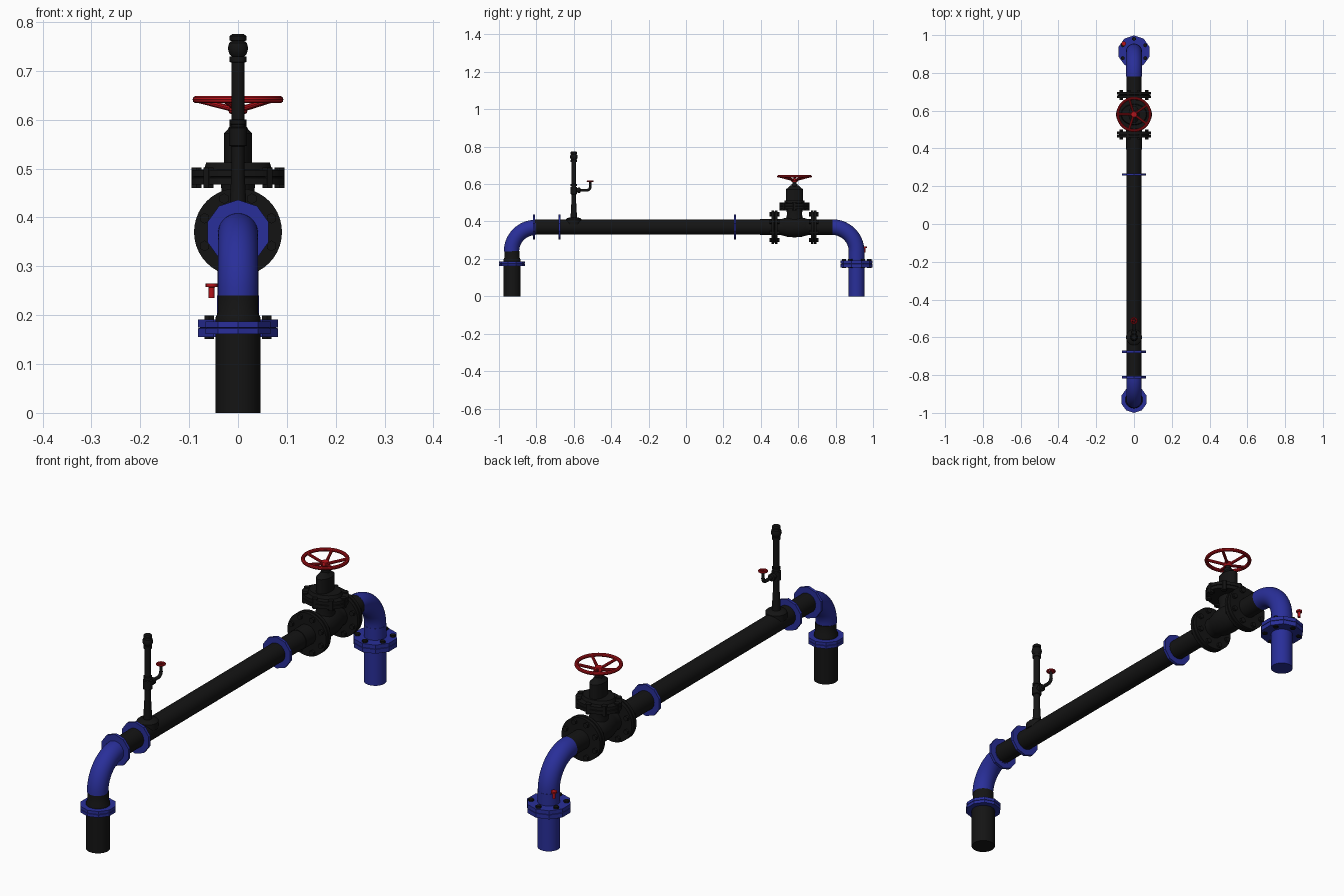
import bpy, bmesh
from math import pi, sin, cos, radians
from mathutils import Vector, Matrix

if "Cube" in bpy.data.objects:
    bpy.data.objects.remove(bpy.data.objects["Cube"])


def material(name, rgb):
    m = bpy.data.materials.new(name)
    m.diffuse_color = (*rgb, 1)
    m.use_nodes = True
    m.node_tree.nodes["Principled BSDF"].inputs["Base Color"].default_value = m.diffuse_color
    return m


BLACK = material("black_iron", (0.007, 0.007, 0.007))
BLUE = material("blue_paint", (0.022, 0.028, 0.32))
RED = material("red_paint", (0.45, 0.006, 0.01))
UP, ALONG = Vector((0, 0, 1)), Vector((0, 1, 0))


def finish(name, bm, mat):
    bmesh.ops.recalc_face_normals(bm, faces=bm.faces)
    me = bpy.data.meshes.new(name)
    bm.to_mesh(me)
    bm.free()
    ob = bpy.data.objects.new(name, me)
    bpy.context.collection.objects.link(ob)
    me.materials.append(mat)
    bpy.ops.object.select_all(action='DESELECT')
    ob.select_set(True)
    bpy.context.view_layer.objects.active = ob
    bpy.ops.object.shade_smooth_by_angle(angle=radians(32))
    return ob


def skin(bm, rings):
    """Bridge rings of vertices and cap both ends."""
    n = len(rings[0])
    for a, b in zip(rings, rings[1:]):
        for i in range(n):
            j = (i + 1) % n
            bm.faces.new((a[i], a[j], b[j], b[i]))
    bm.faces.new(rings[0])
    bm.faces.new(rings[-1])


def lathe(name, profile, at, mat, axis=UP, n=32, sx=1, sy=1):
    """Turn (radius, height) pairs round an axis; sx, sy make it oval."""
    bm = bmesh.new()
    q = UP.rotation_difference(axis)
    rings = []
    for r, h in profile:
        ring = []
        for i in range(n):
            a = pi / 2 + 2 * pi * i / n
            ring.append(bm.verts.new(Vector(at) + q @ Vector((sx * r * cos(a), sy * r * sin(a), h))))
        rings.append(ring)
    skin(bm, rings)
    return finish(name, bm, mat)


def rod(name, r, a, b, mat, n=32):
    a, b = Vector(a), Vector(b)
    return lathe(name, [(r, 0), (r, (b - a).length)], a, mat, (b - a).normalized(), n)


def elbow(name, y, z, bend, r, side, mat, x=0, steps=14, n=32):
    """Quarter bend about (y, z): from vertical leg to horizontal run."""
    bm = bmesh.new()
    rings = []
    for k in range(steps + 1):
        t = pi / 2 * k / steps
        d = Vector((0, side * cos(t), sin(t)))
        rings.append([bm.verts.new(Vector((x, y, z)) + d * (bend + r * sin(2 * pi * i / n))
                                   + Vector((r * cos(2 * pi * i / n), 0, 0))) for i in range(n)])
    skin(bm, rings)
    return finish(name, bm, mat)


def bolts(name, at, ring, r, length, count, mat, axis=UP, sx=1, sy=1):
    bm = bmesh.new()
    q = UP.rotation_difference(axis)
    for i in range(count):
        a = 2 * pi * (i + (0 if sx != sy else 0.5)) / count
        p = Vector(at) + q @ Vector((sx * ring * cos(a), sy * ring * sin(a), 0))
        bmesh.ops.create_cone(bm, cap_ends=True, segments=6, radius1=r, radius2=r, depth=length,
                              matrix=Matrix.Translation(p) @ q.to_matrix().to_4x4())
    return finish(name, bm, mat)


def handwheel(name, at, R, tube, dish, spokes):
    """Rim, sloping spokes and hub."""
    x, y, z = at
    c = [(R - tube + tube * cos(2 * pi * i / 10), tube * sin(2 * pi * i / 10)) for i in range(11)]
    bm = bmesh.new()
    n = 40
    rings = [[bm.verts.new((x + r * cos(2 * pi * k / n), y + r * sin(2 * pi * k / n), z + h))
              for r, h in c[:10]] for k in range(n)]
    for k in range(n):
        a, b = rings[k], rings[(k + 1) % n]
        for i in range(10):
            bm.faces.new((a[i], a[(i + 1) % 10], b[(i + 1) % 10], b[i]))
    finish(name + "_rim", bm, RED)
    for i in range(spokes):
        a = pi / 2 + 0.3 + 2 * pi * i / spokes
        rod(name + "_spoke", tube * 0.8, (x, y, z - dish),
            (x + (R - tube) * cos(a), y + (R - tube) * sin(a), z), RED, 10)
    lathe(name + "_hub", [(R * .16, -dish - tube), (R * .2, -dish), (R * .16, -dish + tube * 1.6)], at, RED, n=20)


AX = 0.37   # height of the main run

# Front leg
F = -0.93
rod("front_leg", 0.046, (0, F, 0), (0, F, 0.165), BLACK)
lathe("front_leg_neck", [(0.046, 0.185), (0.046, 0.195), (0.041, 0.205), (0.041, 0.242)], (0, F, 0), BLACK)
lathe("front_leg_flange", [(0.07, 0.161), (0.07, 0.173), (0.066, 0.174), (0.07, 0.175), (0.07, 0.187)],
      (0, F, 0), BLUE, n=10)
elbow("front_elbow", -0.805, 0.24, 0.128, 0.041, -1, BLUE)

# Back leg
B = 0.912
rod("back_leg", 0.043, (0, B, 0), (0, B, 0.24), BLUE)
lathe("back_leg_flange", [(0.086, 0.155), (0.086, 0.173), (0.081, 0.174), (0.086, 0.175), (0.086, 0.191)],
      (0, B, 0), BLUE, n=10)
bolts("back_flange_bolts", (0, B, 0.175), 0.068, 0.011, 0.048, 6, BLACK)
elbow("back_elbow", 0.782, 0.24, 0.13, 0.042, 1, BLUE)

# Drain tap beside the back leg
lathe("drain_tap", [(0.006, 0.235), (0.006, 0.257), (0.012, 0.258), (0.012, 0.265)],
      (-0.054, 0.955, 0), RED, n=16)

# Main run
rod("main_pipe", 0.04, (0, -0.81, AX), (0, 0.41, AX), BLACK)
rod("valve_inlet_pipe", 0.042, (0, 0.395, AX), (0, 0.47, AX), BLACK)
rod("valve_outlet_pipe", 0.041, (0, 0.68, AX), (0, 0.784, AX), BLACK)
for y in (-0.812, -0.677, 0.262):
    rod("pipe_joint_flange", 0.066, (0, y - 0.006, AX), (0, y + 0.006, AX), BLUE, 10)

# Gate valve body and end flanges
V = 0.58
lathe("valve_body", [(0.042, -0.11), (0.042, -0.075), (0.046, -0.06), (0.053, -0.035), (0.055, 0),
                     (0.053, 0.035), (0.046, 0.06), (0.042, 0.075), (0.042, 0.11)], (0, V, AX), BLACK, ALONG)
for y in (V - 0.107, V + 0.103):
    lathe("valve_end_flange", [(0.09, -0.016), (0.09, -0.002), (0.08, -0.001), (0.08, 0.001),
                               (0.09, 0.002), (0.09, 0.016)], (0, y, AX), BLACK, ALONG, 40)
    bolts("valve_flange_bolts", (0, y, AX), 0.074, 0.011, 0.052, 8, BLACK, ALONG)

# Bonnet
lathe("valve_neck", [(0.05, 0.37), (0.045, 0.41), (0.04, 0.44), (0.045, 0.475)], (0, V, 0), BLACK, sx=0.8)
lathe("bonnet_flange", [(0.095, 0.467), (0.095, 0.481), (0.09, 0.482), (0.09, 0.483), (0.095, 0.484),
                        (0.095, 0.497), (0.07, 0.498), (0.065, 0.512)], (0, V, 0), BLACK, n=40, sy=0.8)
bolts("bonnet_bolts", (0, V, 0.481), 0.085, 0.012, 0.042, 8, BLACK, sy=0.8)
lathe("bonnet", [(0.046, 0.505), (0.046, 0.572), (0.034, 0.58), (0.022, 0.592)], (0, V, 0), BLACK, sx=0.62)
rod("valve_stem", 0.011, (0, V, 0.57), (0, V, 0.625), BLACK, 16)
lathe("stem_collar", [(0.017, 0.585), (0.017, 0.6)], (0, V, 0), BLACK, n=16)
handwheel("valve_wheel", (0, V, 0.641), 0.093, 0.0075, 0.022, 5)

# Riser on its saddle
R = -0.6
lathe("riser_saddle", [(0.042, 0.385), (0.042, 0.412), (0.036, 0.418), (0.02, 0.422)], (0, R, 0), BLACK)
lathe("riser_pipe", [(0.018, 0.41), (0.013, 0.5), (0.013, 0.545), (0.018, 0.547), (0.018, 0.583),
                     (0.013, 0.585), (0.013, 0.59), (0.017, 0.591), (0.017, 0.599), (0.013, 0.6),
                     (0.013, 0.717), (0.017, 0.718), (0.017, 0.729), (0.012, 0.73)], (0, R, 0), BLACK, n=24)
lathe("riser_ball", [(0.012, 0.728), (0.018, 0.735), (0.021, 0.746), (0.018, 0.757), (0.013, 0.761),
                     (0.017, 0.762), (0.017, 0.771), (0.012, 0.775)], (0, R, 0), BLACK, n=24)

# Side branch with its small valve
lathe("branch_fitting", [(0.012, 0), (0.012, 0.022), (0.015, 0.023), (0.015, 0.034), (0.007, 0.036),
                         (0.007, 0.072)], (0, R, 0.567), BLACK, ALONG, 16)
elbow("branch_elbow", R + 0.07, 0.585, -0.018, 0.007, -1, BLACK, n=16)
rod("branch_stem", 0.006, (0, R + 0.088, 0.583), (0, R + 0.088, 0.614), BLACK, 12)
handwheel("branch_wheel", (0, R + 0.088, 0.616), 0.019, 0.004, 0.003, 5)
